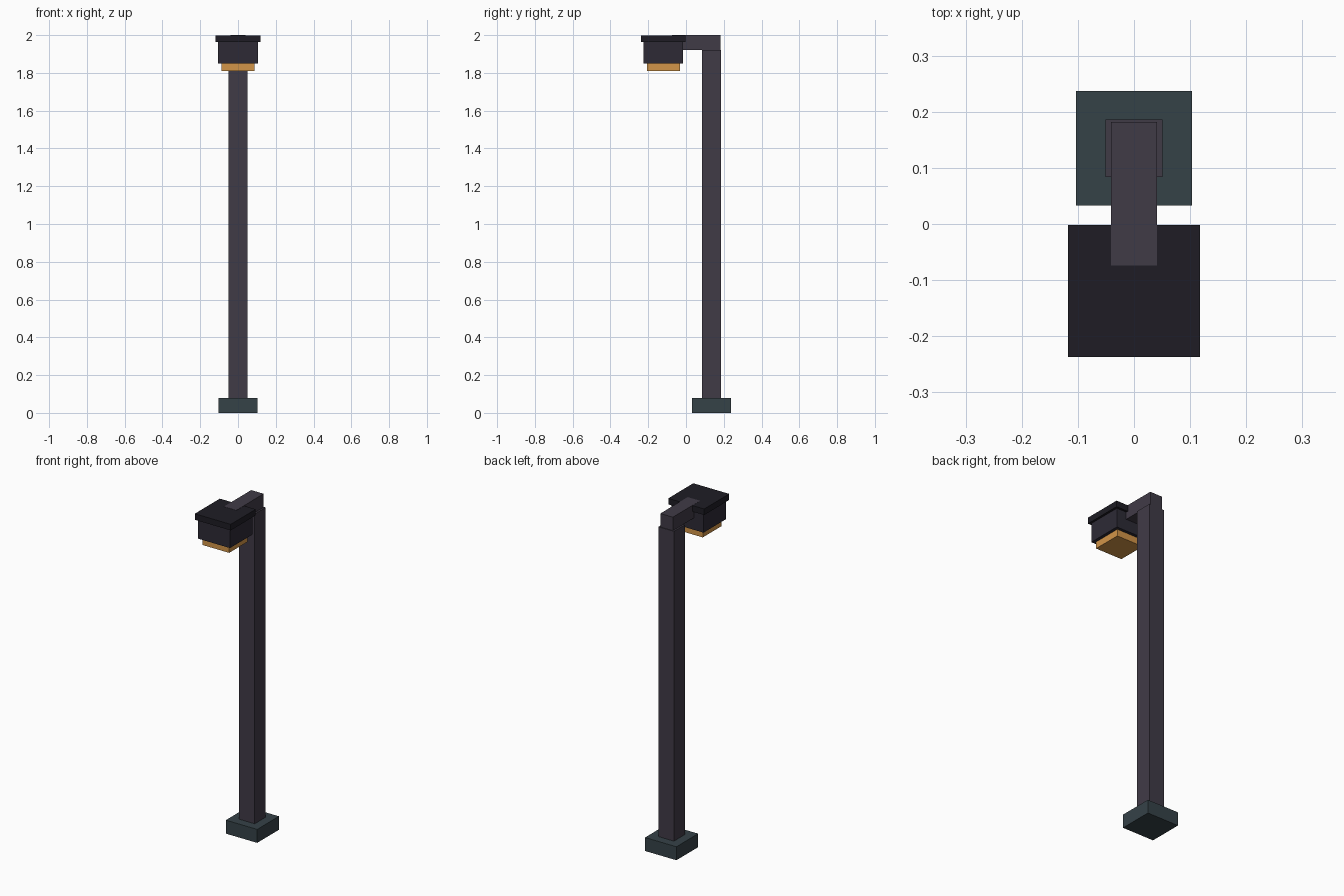
import bpy

if "Cube" in bpy.data.objects:
    bpy.data.objects.remove(bpy.data.objects["Cube"])


def material(name, color):
    mat = bpy.data.materials.new(name)
    mat.diffuse_color = (*color, 1)
    mat.use_nodes = True
    mat.node_tree.nodes["Principled BSDF"].inputs["Base Color"].default_value = mat.diffuse_color
    return mat


def box(name, x_half, y0, y1, z0, z1, mat):
    """Box centred on x = 0, given by its y and z limits."""
    bpy.ops.mesh.primitive_cube_add(size=1, location=(0, (y0 + y1) / 2, (z0 + z1) / 2))
    ob = bpy.context.object
    ob.name = name
    ob.scale = (2 * x_half, y1 - y0, z1 - z0)
    bpy.ops.object.transform_apply(location=False, rotation=False, scale=True)
    ob.data.materials.append(mat)
    return ob


slate = material("slate", (0.036, 0.054, 0.064))
metal = material("dark_metal", (0.051, 0.043, 0.062))
shade = material("housing_metal", (0.026, 0.023, 0.036))
black = material("cap_metal", (0.013, 0.012, 0.018))
amber = material("amber_glass", (0.65, 0.30, 0.065))

# Foot and post
box("base", 0.103, 0.033, 0.237, 0, 0.08, slate)
box("post", 0.051, 0.084, 0.186, 0.08, 1.92, metal)

# Arm reaching forward over the lamp head
box("arm", 0.041, -0.074, 0.182, 1.92, 2.0, metal)

# Lamp head: cap, housing and glowing lens
box("lamp_cap", 0.118, -0.237, -0.002, 1.963, 1.999, black)
box("lamp_housing", 0.105, -0.225, -0.015, 1.85, 1.963, shade)
box("lamp_lens", 0.087, -0.207, -0.033, 1.81, 1.85, amber)
